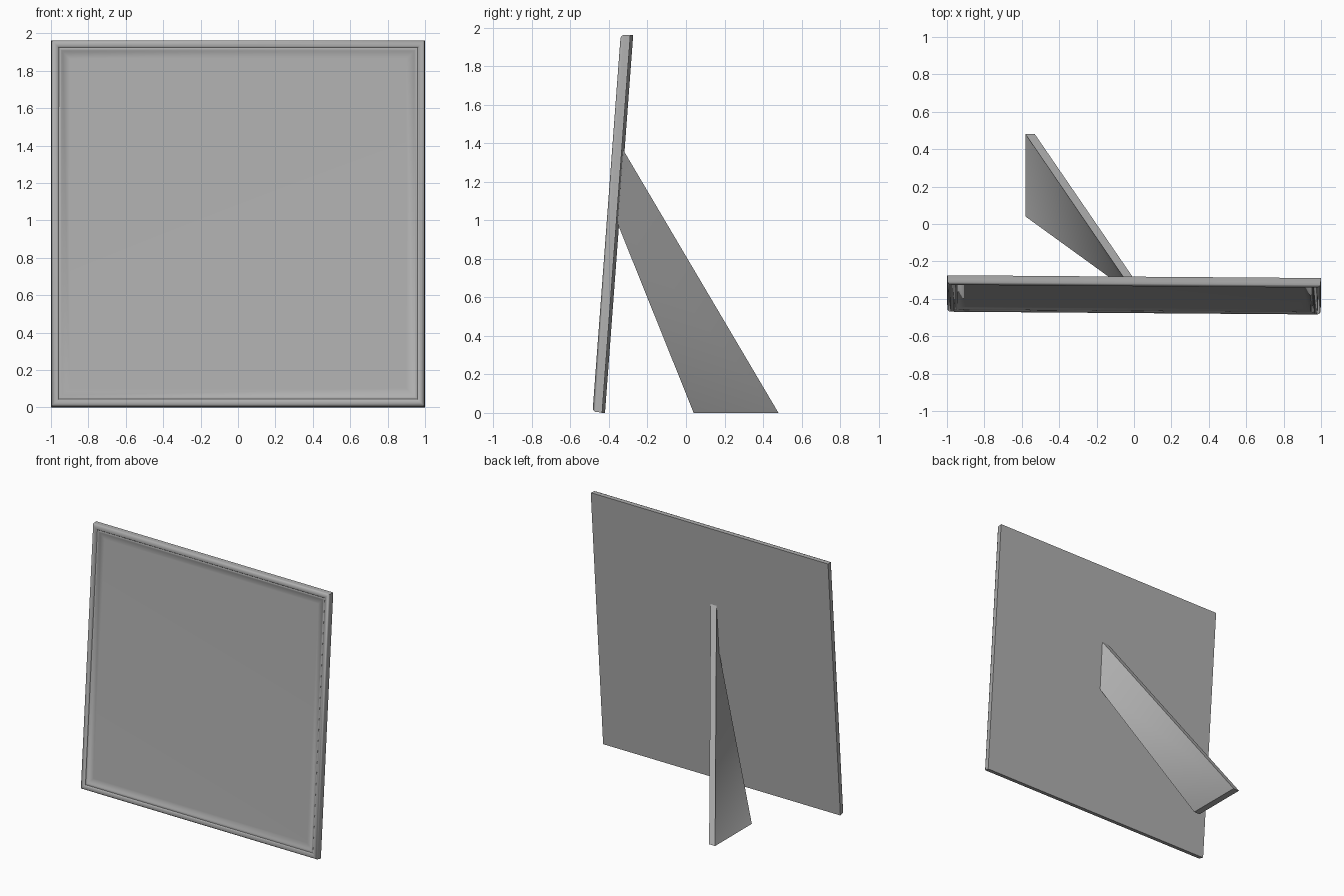
import bpy, bmesh, math
from mathutils import Matrix, Vector

if "Cube" in bpy.data.objects:
    bpy.data.objects.remove(bpy.data.objects["Cube"])

W, H = 1.0, 1.967   # half width and height of the framed panel

grey = bpy.data.materials.new("mid_grey")
grey.diffuse_color = (0.43, 0.43, 0.43, 1)
grey.use_nodes = True
grey.node_tree.nodes["Principled BSDF"].inputs["Base Color"].default_value = grey.diffuse_color


def finish(bm, name):
    bmesh.ops.recalc_face_normals(bm, faces=bm.faces[:])
    me = bpy.data.meshes.new(name)
    bm.to_mesh(me)
    bm.free()
    me.materials.append(grey)
    ob = bpy.data.objects.new(name, me)
    bpy.context.collection.objects.link(ob)
    bpy.ops.object.select_all(action='DESELECT')
    ob.select_set(True)
    bpy.context.view_layer.objects.active = ob
    bpy.ops.object.shade_smooth_by_angle(angle=math.radians(50))
    return ob


# Framed panel: mitred moulding profile (inset from outer edge, depth), capped front and back
profile = [(0, 0), (0.003, -0.023), (0.003, -0.036), (0.009, -0.046), (0.02, -0.05),
           (0.034, -0.047), (0.041, -0.039), (0.048, -0.041), (0.055, -0.038),
           (0.063, -0.031), (0.1, -0.03)]
bm = bmesh.new()
rings = []
for inset, y in profile:
    x, z0, z1 = W - inset, inset, H - inset
    rings.append([bm.verts.new(p) for p in
                  ((-x, y, z0), (x, y, z0), (x, y, z1), (-x, y, z1))])
for a, b in zip(rings, rings[1:]):
    for i in range(4):
        j = (i + 1) % 4
        bm.faces.new((a[i], a[j], b[j], b[i]))
bm.faces.new(rings[0])
bm.faces.new(rings[-1])
frame = finish(bm, "picture_frame")

# Lean the frame back with a very slight turn
lean = Matrix.Rotation(math.radians(-0.43), 4, 'Z') @ Matrix.Rotation(math.radians(-4.27), 4, 'X')
frame.data.transform(Matrix.Translation((0, -0.428, 0)) @ lean)

# Easel leg: a board hinged upright on the back, swung out to the left at the foot
outline = [(0, -0.33, 1.372), (0, -0.362, 1.0), (-0.555, 0.04, 0), (-0.555, 0.48, 0)]
bm = bmesh.new()
sides = [[bm.verts.new(Vector(p) + Vector((s * 0.025, 0, 0))) for p in outline]
         for s in (-1, 1)]
for a, b, c, d in sides:
    bm.faces.new((a, b, d))
    bm.faces.new((b, c, d))
for i in range(4):
    j = (i + 1) % 4
    bm.faces.new((sides[0][i], sides[0][j], sides[1][j], sides[1][i]))
finish(bm, "easel_leg")
